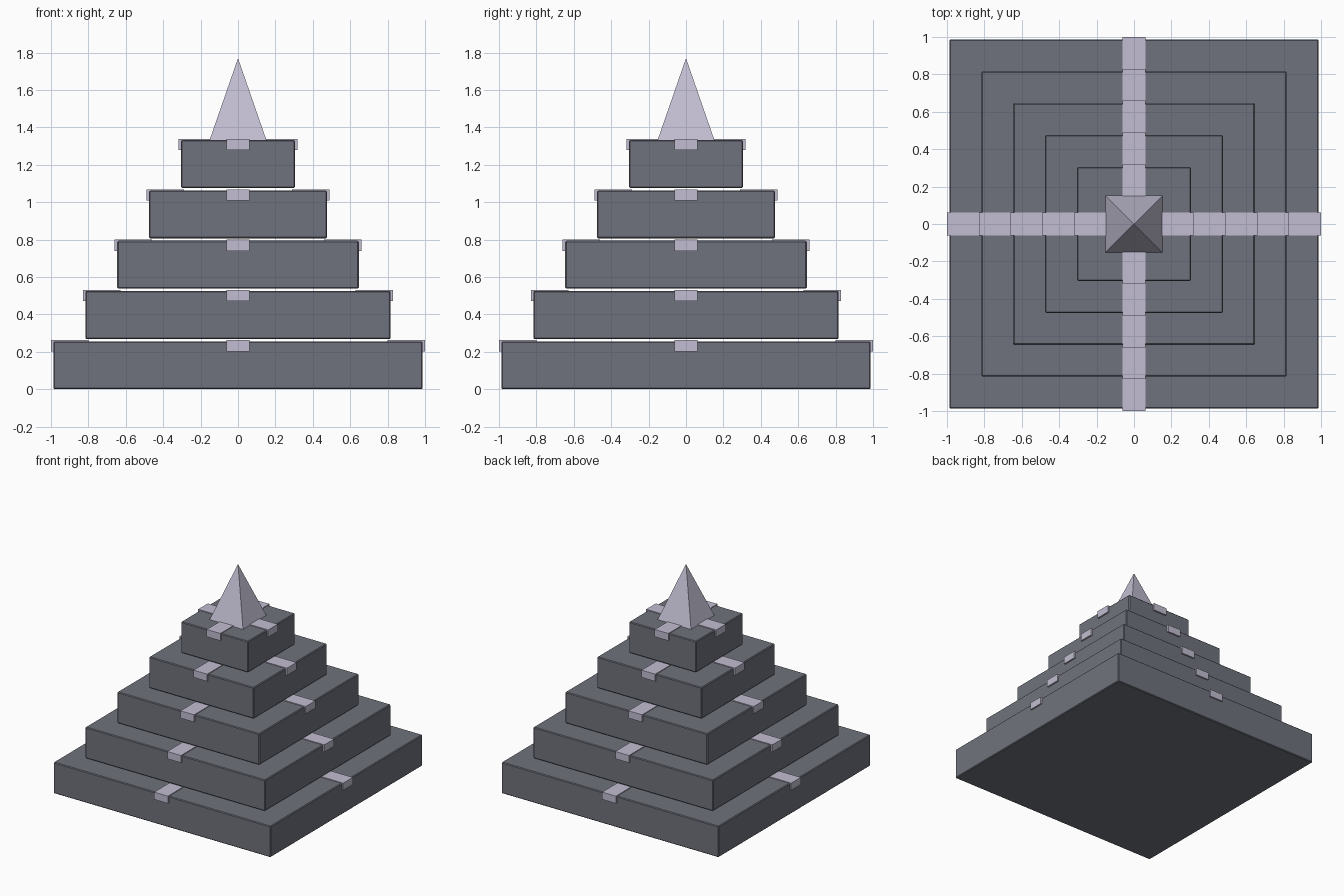
import bpy
from math import pi, sqrt
from mathutils import Matrix, Vector

if "Cube" in bpy.data.objects:
    bpy.data.objects.remove(bpy.data.objects["Cube"], do_unlink=True)


def make_material(name, color):
    mat = bpy.data.materials.new(name)
    mat.use_nodes = True
    mat.diffuse_color = color
    mat.node_tree.nodes["Principled BSDF"].inputs["Base Color"].default_value = color
    return mat


stone = make_material("dark_stone", (0.163, 0.171, 0.205, 1))
trim = make_material("pale_lavender", (0.54, 0.515, 0.646, 1))


def make_box(name, center, size, mat, bevel=0):
    bpy.ops.mesh.primitive_cube_add(size=1)
    obj = bpy.context.object
    obj.name = name
    obj.data.transform(Matrix.LocRotScale(Vector(center), None, Vector(size)))
    obj.data.materials.append(mat)
    if bevel:
        mod = obj.modifiers.new("edge_bevel", "BEVEL")
        mod.width = bevel
        mod.segments = 1
    return obj


TIERS = 5
PITCH = 0.269
HEIGHT = 0.256
CLIP = 0.2
SIDES = ("left", "back", "right", "front")

for i in range(TIERS):
    # Stepped slab, separated from the next by a thin gap
    half = 0.987 - 0.1705 * i
    base = PITCH * i
    make_box(f"tier_{i + 1}", (0, 0, base + HEIGHT / 2),
             (2 * half, 2 * half, HEIGHT), stone, 0.006)

    # Pale clip over the middle of each upper edge
    outer = half + 0.013
    for k, side in enumerate(SIDES):
        clip = make_box(f"{side}_clip_{i + 1}",
                        (outer - CLIP / 2, 0, base + 0.232),
                        (CLIP, 0.124, 0.06), trim)
        clip.data.transform(Matrix.Rotation(k * pi / 2, 4, "Z"))

# Four-sided capstone
cap_base = PITCH * (TIERS - 1) + HEIGHT
cap_height = 1.77 - cap_base
bpy.ops.mesh.primitive_cone_add(vertices=4, radius1=0.152 * sqrt(2), radius2=0,
                                depth=cap_height)
cap = bpy.context.object
cap.name = "capstone"
cap.data.transform(Matrix.Translation((0, 0, cap_base + cap_height / 2))
                   @ Matrix.Rotation(pi / 4, 4, "Z"))
cap.data.materials.append(trim)
